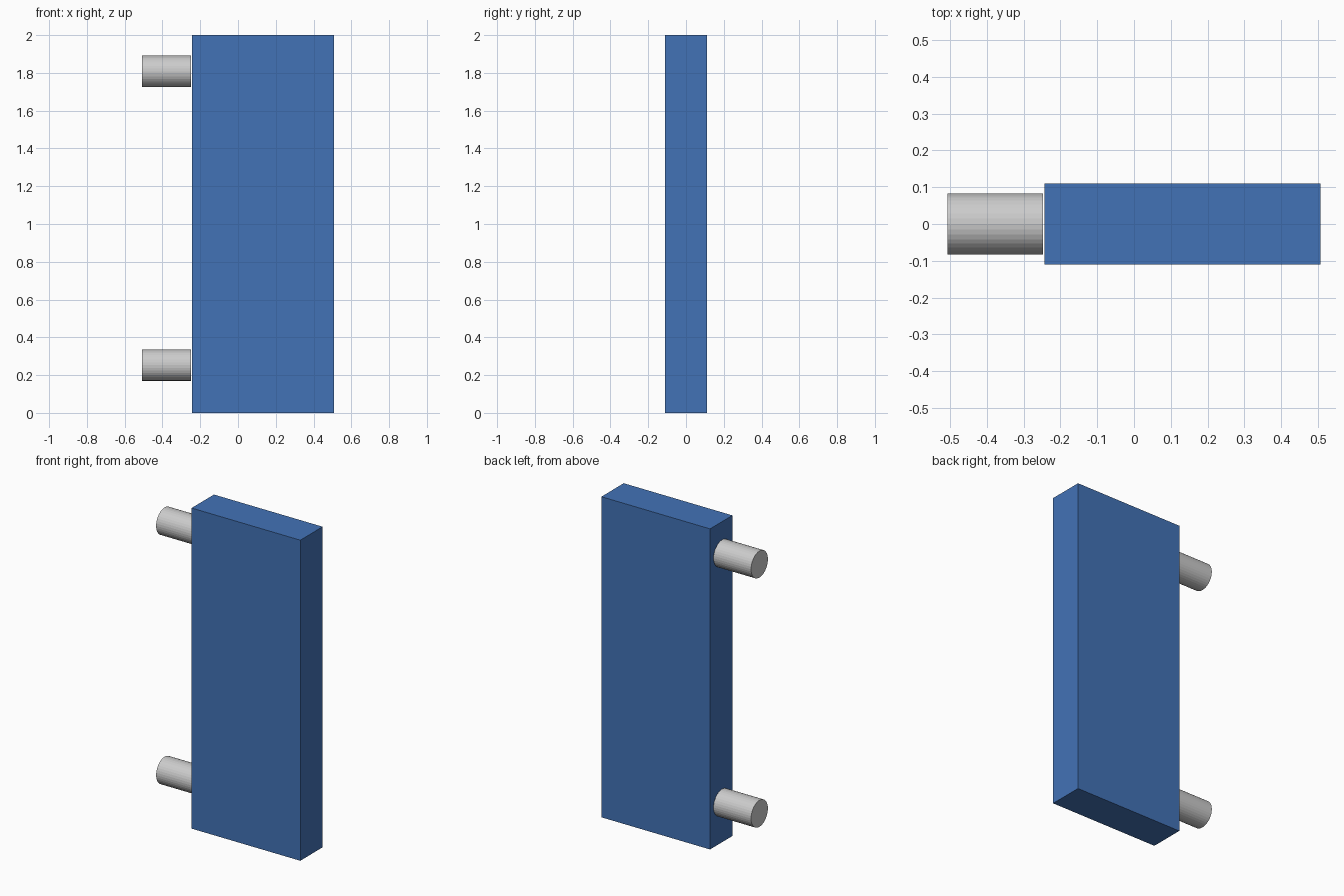
import bpy
from math import pi

if "Cube" in bpy.data.objects:
    bpy.data.objects.remove(bpy.data.objects["Cube"])

PANEL_X = (-0.243, 0.507)
PEG_X = (-0.507, -0.248)
DEPTH, HEIGHT = 0.22, 2.0
PEG_RADIUS = 0.083

blue = bpy.data.materials.new("panel_blue")
blue.diffuse_color = (0.055, 0.17, 0.47, 1)
blue.use_nodes = True
blue.node_tree.nodes["Principled BSDF"].inputs["Base Color"].default_value = blue.diffuse_color

# Upright panel
bpy.ops.mesh.primitive_cube_add(size=1, location=(sum(PANEL_X) / 2, 0, HEIGHT / 2))
panel = bpy.context.object
panel.name = "panel"
panel.scale = (PANEL_X[1] - PANEL_X[0], DEPTH, HEIGHT)
bpy.ops.object.transform_apply(location=False, rotation=False, scale=True)
panel.data.materials.append(blue)


def add_peg(name, z):
    bpy.ops.mesh.primitive_cylinder_add(
        vertices=36, radius=PEG_RADIUS, depth=PEG_X[1] - PEG_X[0],
        location=(sum(PEG_X) / 2, 0, z), rotation=(0, pi / 2, 0))
    bpy.context.object.name = name


# Hinge pegs on the left edge
add_peg("lower_hinge_peg", 0.253)
add_peg("upper_hinge_peg", 1.808)
